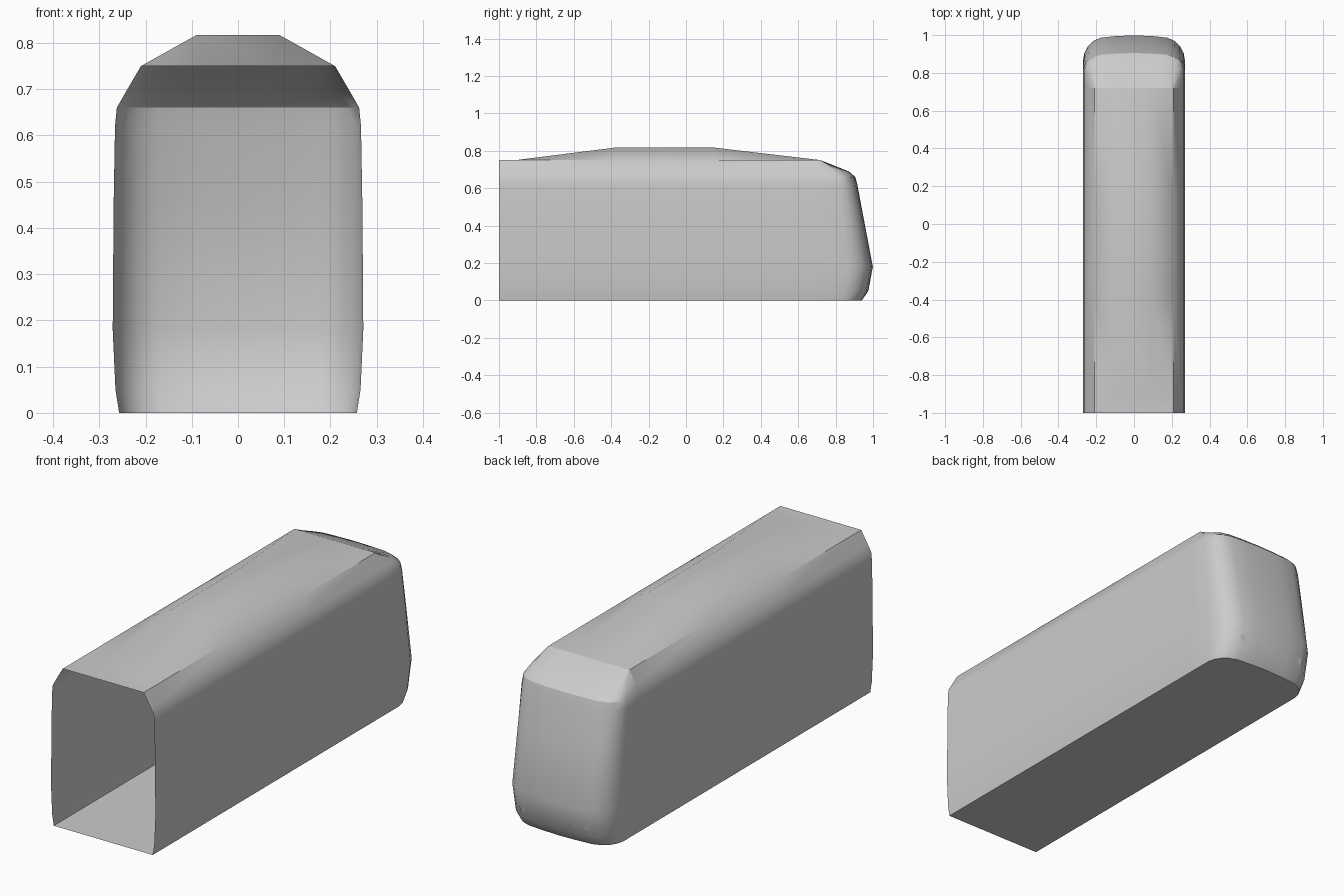
import bpy, bmesh, math
from mathutils import Vector

cube = bpy.data.objects.get("Cube")
if cube:
    bpy.data.objects.remove(cube, do_unlink=True)

grey = bpy.data.materials.new("shell grey")
grey.use_nodes = True
colour = (0.6, 0.6, 0.6, 1)
grey.diffuse_color = colour
grey.node_tree.nodes["Principled BSDF"].inputs["Base Color"].default_value = colour

JOIN = 0.72        # y where body meets nose
ROOF = 0.75
# Half width and height of the wall, with the nose's reach in y at that height
WALL = [(0.257, 0, 0.94), (0.265, 0.05, 0.975), (0.271, 0.18, 0.999),
        (0.269, 0.45, 0.948), (0.266, 0.62, 0.916), (0.262, 0.66, 0.905),
        (0.245, 0.69, 0.87), (0.21, ROOF, JOIN)]


def make_object(name, bm):
    bmesh.ops.remove_doubles(bm, verts=bm.verts, dist=0.0005)
    mesh = bpy.data.meshes.new(name)
    bm.to_mesh(mesh)
    bm.free()
    mesh.materials.append(grey)
    obj = bpy.data.objects.new(name, mesh)
    bpy.context.collection.objects.link(obj)
    bpy.ops.object.select_all(action="DESELECT")
    obj.select_set(True)
    bpy.context.view_layer.objects.active = obj
    bpy.ops.object.shade_smooth_by_angle(angle=math.radians(32))
    return obj


def loft(bm, rings, closed):
    rows = [[bm.verts.new(p) for p in ring] for ring in rings]
    n = len(rows[0])
    for a, b in zip(rows, rows[1:]):
        for i in range(n if closed else n - 1):
            j = (i + 1) % n
            bm.faces.new((a[i], a[j], b[j], b[i]))
    return rows


# Body: open tube with a raised roof pod
def section(y, pod_height):
    half = [(w, z) for w, z, _ in WALL] + [(0.09, ROOF + pod_height)]
    outline = half + [(-x, z) for x, z in reversed(half)]
    return [(x, y, z) for x, z in outline]


bm = bmesh.new()
pod = [(-1, 0), (-0.91, 0), (-0.38, 0.067), (0.15, 0.067), (JOIN, 0)]
loft(bm, [section(y, h) for y, h in pod], True)
bmesh.ops.reverse_faces(bm, faces=bm.faces)
make_object("body_shell", bm)

# Nose: rounded plan outline stacked by height
PLAN = [(1, 0), (1, 0.5), (0.97, 0.66), (0.9, 0.79), (0.8, 0.89),
        (0.65, 0.955), (0.35, 0.985), (0, 1)]
outline = PLAN + [(-x, t) for x, t in reversed(PLAN[:-1])]
bm = bmesh.new()
layers = [[(w * x, JOIN + (reach - JOIN) * t, z) for x, t in outline]
          for w, z, reach in WALL]
rows = loft(bm, layers, False)
bm.faces.new(list(reversed(rows[0])))
bmesh.ops.dissolve_degenerate(bm, dist=0.0005, edges=bm.edges)
nose = make_object("nose_shell", bm)

# Lamps: tiny plates flush with the nose
for side, label in ((1, "left"), (-1, "right")):
    for part, x, radius in (("headlamp", 0.17, 0.018), ("marker_lamp", 0.11, 0.006)):
        _, spot, normal, _ = nose.closest_point_on_mesh(Vector((side * x, 1, 0.09)))
        if normal.y < 0:
            normal = -normal
        bm = bmesh.new()
        bmesh.ops.create_circle(bm, cap_ends=True, segments=5, radius=radius)
        lamp = make_object(f"{label}_{part}", bm)
        lamp.location = spot + normal * 0.002
        lamp.rotation_mode = "QUATERNION"
        lamp.rotation_quaternion = normal.to_track_quat("Z", "Y")
